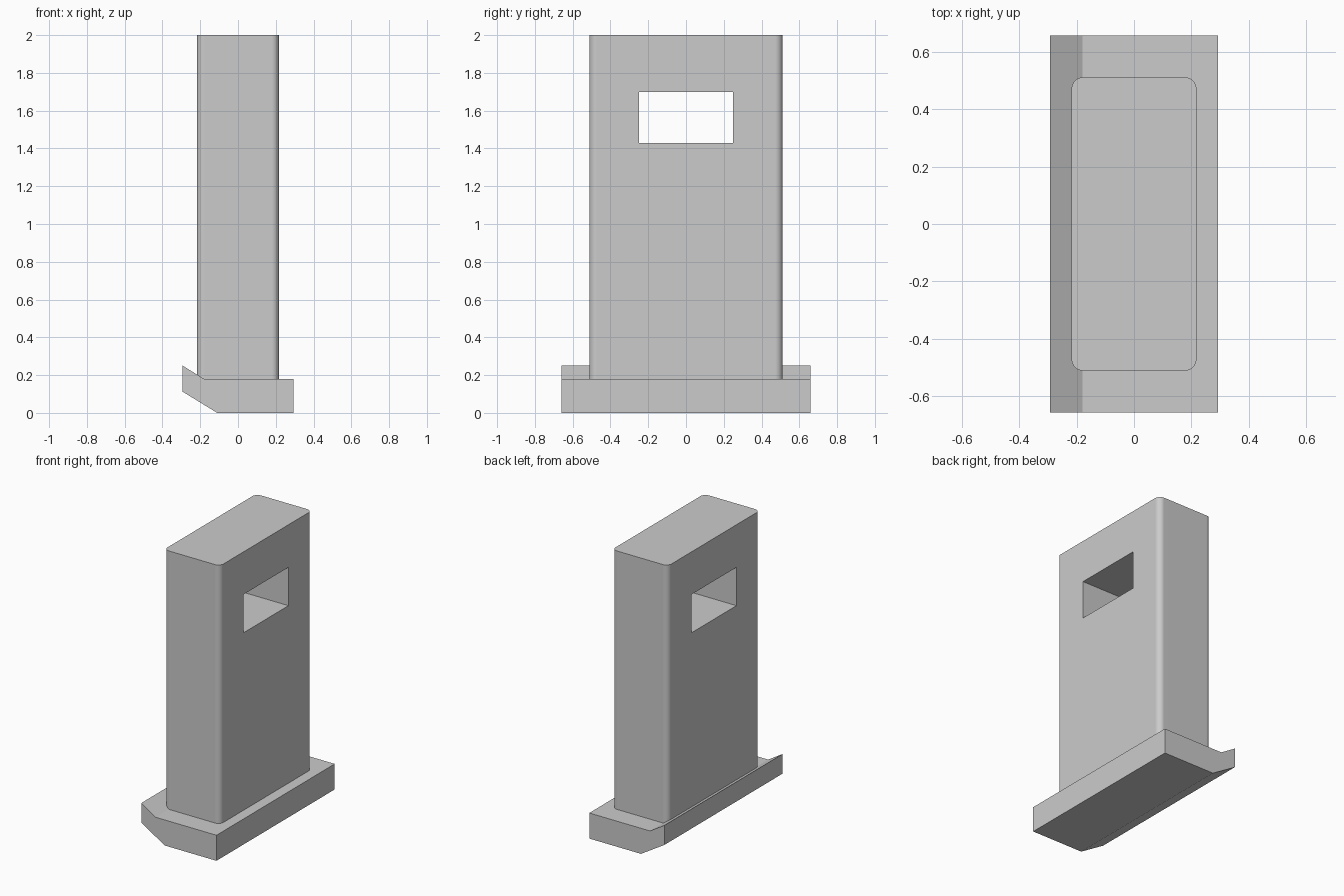
import bpy, bmesh, math
from mathutils import Vector

cube = bpy.data.objects.get("Cube")
if cube:
    bpy.data.objects.remove(cube, do_unlink=True)

# Single grey material
grey = bpy.data.materials.new("plain grey")
grey.use_nodes = True
colour = (0.6, 0.6, 0.6, 1)
grey.diffuse_color = colour
grey.node_tree.nodes["Principled BSDF"].inputs["Base Color"].default_value = colour


def extrude_profile(name, points, direction):
    """Make a solid by sweeping a closed outline along a direction."""
    bm = bmesh.new()
    face = bm.faces.new([bm.verts.new(p) for p in points])
    result = bmesh.ops.extrude_face_region(bm, geom=[face])
    moved = [v for v in result["geom"] if isinstance(v, bmesh.types.BMVert)]
    bmesh.ops.translate(bm, vec=direction, verts=moved)
    bmesh.ops.recalc_face_normals(bm, faces=bm.faces)
    mesh = bpy.data.meshes.new(name)
    bm.to_mesh(mesh)
    bm.free()
    mesh.materials.append(grey)
    obj = bpy.data.objects.new(name, mesh)
    bpy.context.collection.objects.link(obj)
    return obj


def rounded_rectangle(x0, x1, y0, y1, radius, z, steps=8):
    """Outline with an arc at each corner."""
    corners = [(x1 - radius, y1 - radius), (x0 + radius, y1 - radius),
               (x0 + radius, y0 + radius), (x1 - radius, y0 + radius)]
    return [(cx + radius * math.cos(a), cy + radius * math.sin(a), z)
            for q, (cx, cy) in enumerate(corners)
            for a in [(q + i / steps) * math.pi / 2 for i in range(steps + 1)]]


# Base plate with an upturned lip along its right side
half_length = 0.658
section = [(-0.293, 0.25), (-0.293, 0.112), (-0.11, 0),
           (0.293, 0), (0.293, 0.18), (-0.18, 0.18)]
extrude_profile("base_plate", [(x, -half_length, z) for x, z in section],
                Vector((0, 2 * half_length, 0)))

# Upright column with rounded vertical corners
bottom = 0.17
column = extrude_profile(
    "column", rounded_rectangle(-0.218, 0.218, -0.512, 0.512, 0.04, bottom),
    Vector((0, 0, 2 - bottom)))

# Rectangular window through the column
cutter = extrude_profile(
    "window_cutter", [(-0.5, y, z) for y, z in
                      [(-0.25, 1.43), (0.25, 1.43), (0.25, 1.7), (-0.25, 1.7)]],
    Vector((1, 0, 0)))
window = column.modifiers.new("window", "BOOLEAN")
window.operation = "DIFFERENCE"
window.solver = "EXACT"
window.object = cutter

bpy.ops.object.select_all(action="DESELECT")
column.select_set(True)
bpy.context.view_layer.objects.active = column
bpy.ops.object.modifier_apply(modifier="window")
bpy.data.objects.remove(cutter, do_unlink=True)

# Smooth corners, flat broad faces
bpy.ops.object.shade_smooth_by_angle(angle=math.radians(30))
weighted = column.modifiers.new("flat_faces", "WEIGHTED_NORMAL")
weighted.keep_sharp = True
